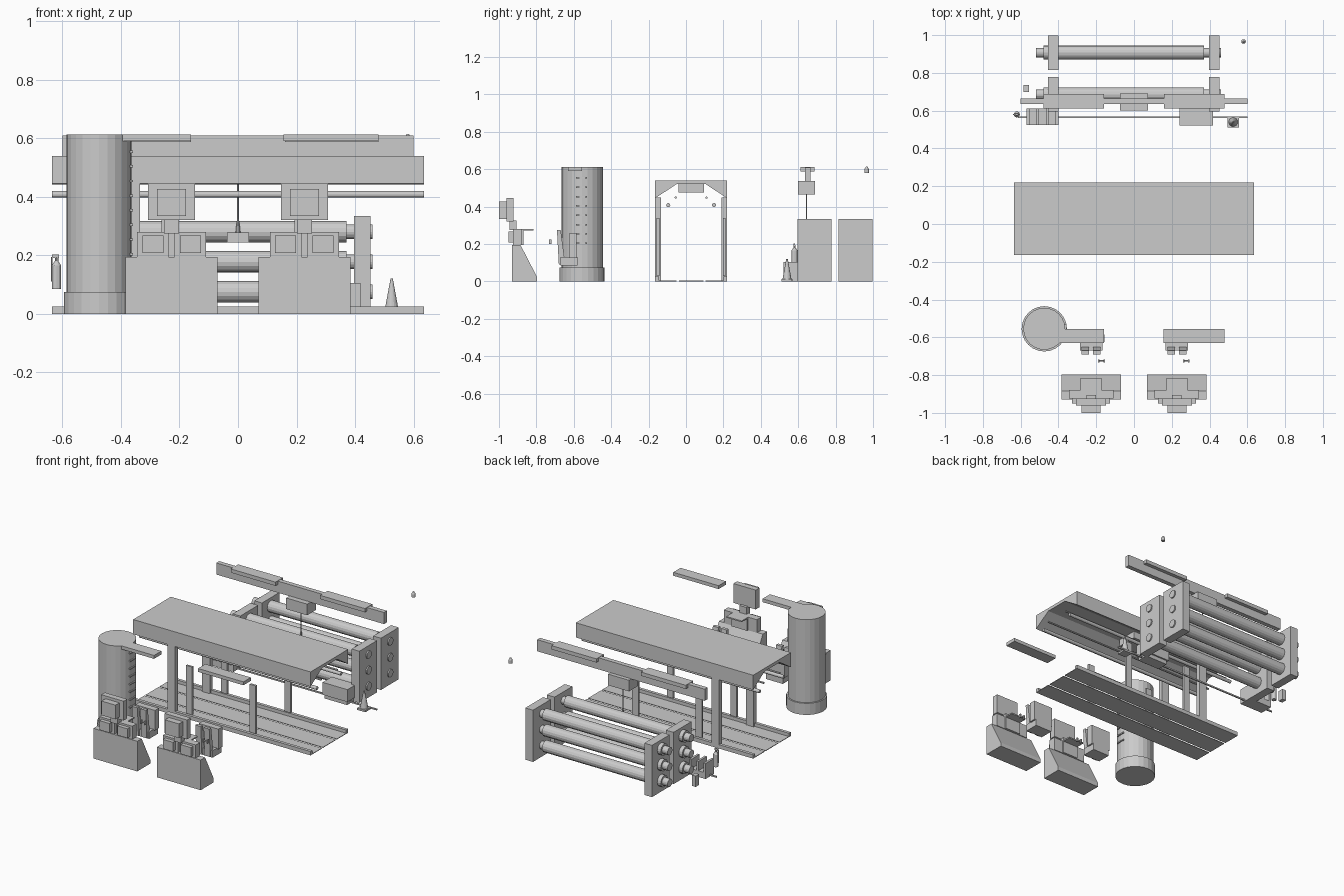
import bpy, math

if "Cube" in bpy.data.objects:
    bpy.data.objects.remove(bpy.data.objects["Cube"])


def mesh(name, verts, faces):
    me = bpy.data.meshes.new(name)
    me.from_pydata(verts, [], faces)
    ob = bpy.data.objects.new(name, me)
    bpy.context.collection.objects.link(ob)
    return ob


def extrude(name, profile, x0, x1):
    """Extrude a (y, z) profile along x."""
    n = len(profile)
    verts = [(x, y, z) for x in (x0, x1) for y, z in profile]
    faces = [tuple(range(n)), tuple(range(2 * n - 1, n - 1, -1))]
    faces += [(i, i + n, (i + 1) % n + n, (i + 1) % n) for i in range(n)]
    ob = mesh(name, verts, faces)
    bpy.context.view_layer.objects.active = ob
    bpy.ops.object.mode_set(mode='EDIT')
    bpy.ops.mesh.select_all(action='SELECT')
    bpy.ops.mesh.normals_make_consistent(inside=False)
    bpy.ops.object.mode_set(mode='OBJECT')
    return ob


def box(name, x0, x1, y0, y1, z0, z1):
    return extrude(name, [(y0, z0), (y1, z0), (y1, z1), (y0, z1)], x0, x1)


def turned(name, x, y, z0, z1, r0, r1=None, n=16):
    """Vertical cylinder or cone."""
    bpy.ops.mesh.primitive_cone_add(vertices=n, radius1=r0, radius2=r0 if r1 is None else r1,
                                    depth=z1 - z0, location=(x, y, (z0 + z1) / 2))
    bpy.context.object.name = name


def rod(name, x0, x1, y, z, r, n=16):
    """Cylinder along x."""
    bpy.ops.mesh.primitive_cylinder_add(vertices=n, radius=r, depth=x1 - x0,
                                        location=((x0 + x1) / 2, y, z), rotation=(0, math.pi / 2, 0))
    bpy.context.object.name = name


# Wash tunnel: canopy with a vaulted underside, lamp, pipes
extrude("canopy", [(-.165, .445), (-.165, .54), (.22, .54), (.22, .445), (.105, .52), (-.05, .52)],
        -.635, .635)
box("canopy_lamp", -.08, .08, -.04, .095, .475, .52)
for y in (-.095, .15):
    rod("large_pipe", -.635, .635, y, .408, .011, 12)
for y in (-.055, .11):
    rod("small_pipe", -.635, .635, y, .448, .006, 8)

# Tunnel legs, slim uprights, floor rails
for y0, y1 in ((-.165, -.135), (.19, .22)):
    box("tunnel_leg", -.39, -.335, y0, y1, 0, .45)
    for x in (-.24, .215):
        box("slim_upright", x - .022, x + .022, y0 + .008, y1 - .008, .03, .34)
box("front_rail", -.635, .635, -.165, -.145, 0, .025)
box("back_rail", -.635, .635, .2, .22, 0, .025)
for y0, y1 in ((-.145, -.05), (-.038, .093), (.105, .2)):
    box("floor_plate", -.635, .635, y0, y1, 0, .004)

# Roller racks
for yc in (.686, .907):
    for x0, x1 in ((-.455, -.4), (.397, .452)):
        box("rack_end", x0, x1, yc - .091, yc + .091, 0, .335)
    for z in (.075, .178, .28):
        rod("roller", -.48, .37, yc, z, .037)
        rod("roller_shaft", -.52, .46, yc, z, .025)

# Overhead hoist beam
box("hoist_beam", -.6, .6, .635, .665, .535, .61)
for s in (-1, 1):
    xs = sorted((s * .16, s * .48))
    box("beam_plate", *xs, .612, .688, .588, .612)
box("trolley", -.075, .075, .6, .69, .465, .537)
turned("hoist_cable", 0, .645, .32, .47, .003, n=8)
turned("hoist_hook", 0, .645, .27, .33, .009, .003, 8)
box("hoist_block", -.037, .037, .615, .675, .243, .278)

# Round tower with ladder rungs
TX, TY = -.475, -.555
turned("tower_base", TX, TY, 0, .075, .12, n=24)
turned("tower", TX, TY, .075, .612, .111, n=24)
for i in range(8):
    z = .2 + i * .05
    box("ladder_rung", -.375, -.358, -.587, -.53, z, z + .008)

# Flat arms beside the tower
for x0, x1 in ((-.45, -.16), (.155, .48)):
    box("flat_arm", x0, x1, -.63, -.555, .59, .612)

for xc in (-.227, .227):
    # Service kiosk: sloped cabinet, twin screens, upper display
    extrude("cabinet", [(-.93, 0), (-.93, .195), (-.885, .195), (-.797, .025), (-.797, 0)],
            xc - .157, xc + .157)
    box("screen_block", xc - .055, xc + .055, -.905, -.87, .195, .28)
    box("back_shelf", xc - .055, xc + .055, -.9, -.815, .272, .28)
    for s in (-1, 1):
        x = xc + s * .064
        box("lower_screen", x - .054, x + .054, -.925, -.88, .195, .28)
        box("screen_bezel", x - .036, x + .036, -.95, -.925, .208, .268)
    box("display_neck", xc - .025, xc + .025, -.945, -.905, .275, .325)
    box("display", xc - .08, xc + .08, -.96, -.923, .32, .445)
    box("display_face", xc - .05, xc + .05, -1, -.96, .335, .427)

    # Vacuum station: tray, upright unit, leaning panels, hand grip
    box("station_tray", xc - .06, xc + .06, -.67, -.58, .085, .13)
    box("station_unit", xc - .07, xc + .07, -.625, -.585, .125, .255)
    for s in (-1, 1):
        x = xc + s * .03
        extrude("leaning_panel", [(-.69, .275), (-.67, .275), (-.645, .09), (-.68, .09)],
                x - .02, x + .02)
    gx = math.copysign(abs(xc) - .055, xc) if xc < 0 else xc + .05
    rod("grip_bar", gx - .016, gx + .016, -.725, .212, .004, 8)
    for s in (-1, 1):
        box("grip_end", gx + s * .014 - .004, gx + s * .014 + .004, -.732, -.718, .2, .225)

# Storage behind the tunnel
box("storage_crate", .24, .418, .522, .615, .025, .105)
box("crate_foot", .25, .41, .53, .605, 0, .025)
box("divider_base", -.568, -.4, .525, .612, .0, .04)
for i in range(4):
    x = -.568 + i * .051
    box("divider", x, x + .015, .525, .612, .04, .1)
box("small_post", -.584, -.556, .7, .735, 0, .07)
box("floor_strip", -.615, .6, .561, .569, .004, .013)

# Traffic cone
box("cone_base", .495, .555, .51, .57, 0, .012)
turned("cone_body", .525, .54, .012, .12, .024, .004)

# Extinguisher
EX, EY = -.62, .58
turned("extinguisher_body", EX, EY, .085, .165, .016, n=12)
turned("extinguisher_shoulder", EX, EY, .165, .18, .016, .006, 12)
turned("extinguisher_valve", EX, EY, .18, .195, .006, n=8)
box("extinguisher_handle", EX - .016, EX + .008, EY - .004, EY + .004, .19, .202)
turned("extinguisher_hose", EX - .017, EY, .11, .195, .003, n=6)

# Small lamp in the back corner
turned("lamp_body", .58, .966, .58, .6, .012, n=12)
turned("lamp_cap", .58, .966, .6, .614, .012, .004, 12)
